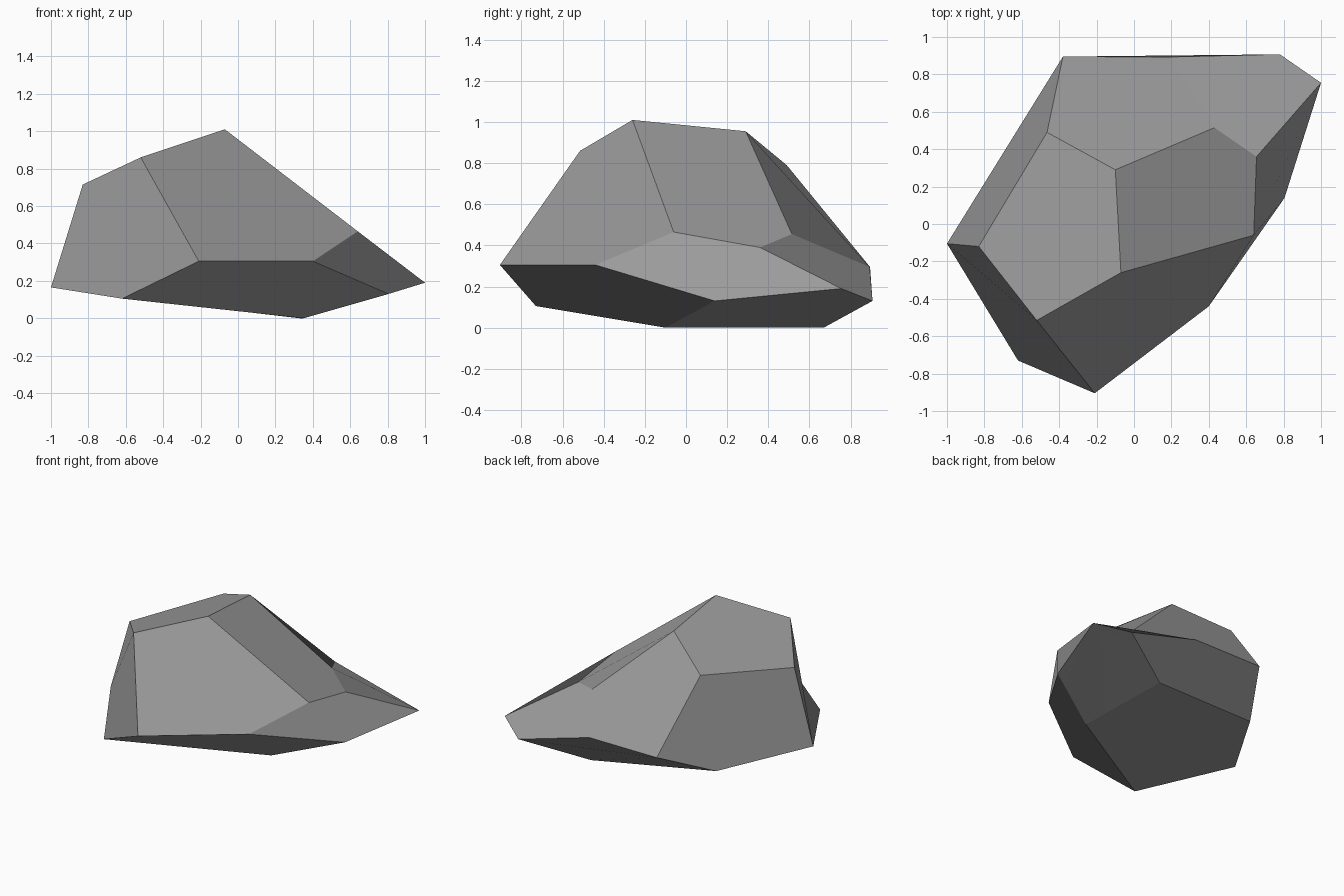
import bpy
from mathutils import Vector
from mathutils.geometry import normal

default_cube = bpy.data.objects.get("Cube")
if default_cube:
    bpy.data.objects.remove(default_cube, do_unlink=True)


def flat_material(name, colour):
    mat = bpy.data.materials.new(name)
    mat.use_nodes = True
    mat.diffuse_color = colour
    mat.node_tree.nodes["Principled BSDF"].inputs["Base Color"].default_value = colour
    return mat


# Corners of the boulder, a skewed twelve-sided solid, ring by ring
corners = {
    # crown
    "A": (-.07, -.26, 1.01), "B": (-.52, -.515, .86), "C": (-.83, -.12, .715),
    "D": (-.465, .49, .79), "E": (-.1, .29, .955),
    # shoulders below the crown corners
    "F": (.43, .515, .455), "G": (.64, -.06, .465), "I": (-.21, -.905, .305),
    "K": (-1, -.105, .165), "M": (-.38, .895, .295),
    # waist, between the shoulders
    "H": (.655, .36, .39), "J": (.4, -.44, .305), "L": (-.62, -.73, .105),
    "N": (-.615, .515, .11), "P": (.19, .893, .295),
    # base
    "Q": (1, .755, .19), "R": (.805, .14, .13), "S": (.35, -.1, 0),
    "T": (.33, .67, 0), "U": (.78, .907, .13),
}

# Five-sided facets seen from outside, each fanned out from its first corner
facets = [
    "AEDCB",                                      # crown
    "EAGHF", "ABIJG", "KLIBC", "MNKCD", "EFPMD",  # upper facets
    "GJRQH", "JILSR", "KNTSL", "MPUTN", "QUPFH",  # lower facets
    "QRSTU",                                      # base
]


def build_boulder(name, material):
    order = {key: index for index, key in enumerate(corners)}
    triangles, corner_normals = [], []
    for facet in facets:
        # every triangle of a facet shares its normal, so each facet looks flat
        facing = normal([Vector(corners[key]) for key in facet])
        for left, right in zip(facet[1:], facet[2:]):
            triangle = [order[key] for key in (facet[0], left, right)]
            triangles.append(triangle)
            corner_normals += [facing] * len(triangle)
    mesh = bpy.data.meshes.new(name)
    mesh.from_pydata(list(corners.values()), [], triangles)
    mesh.shade_smooth()
    mesh.normals_split_custom_set(corner_normals)
    mesh.materials.append(material)
    boulder = bpy.data.objects.new(name, mesh)
    bpy.context.collection.objects.link(boulder)
    return boulder


stone_grey = flat_material("stone_grey", (.33, .33, .33, 1))
build_boulder("boulder", stone_grey)
